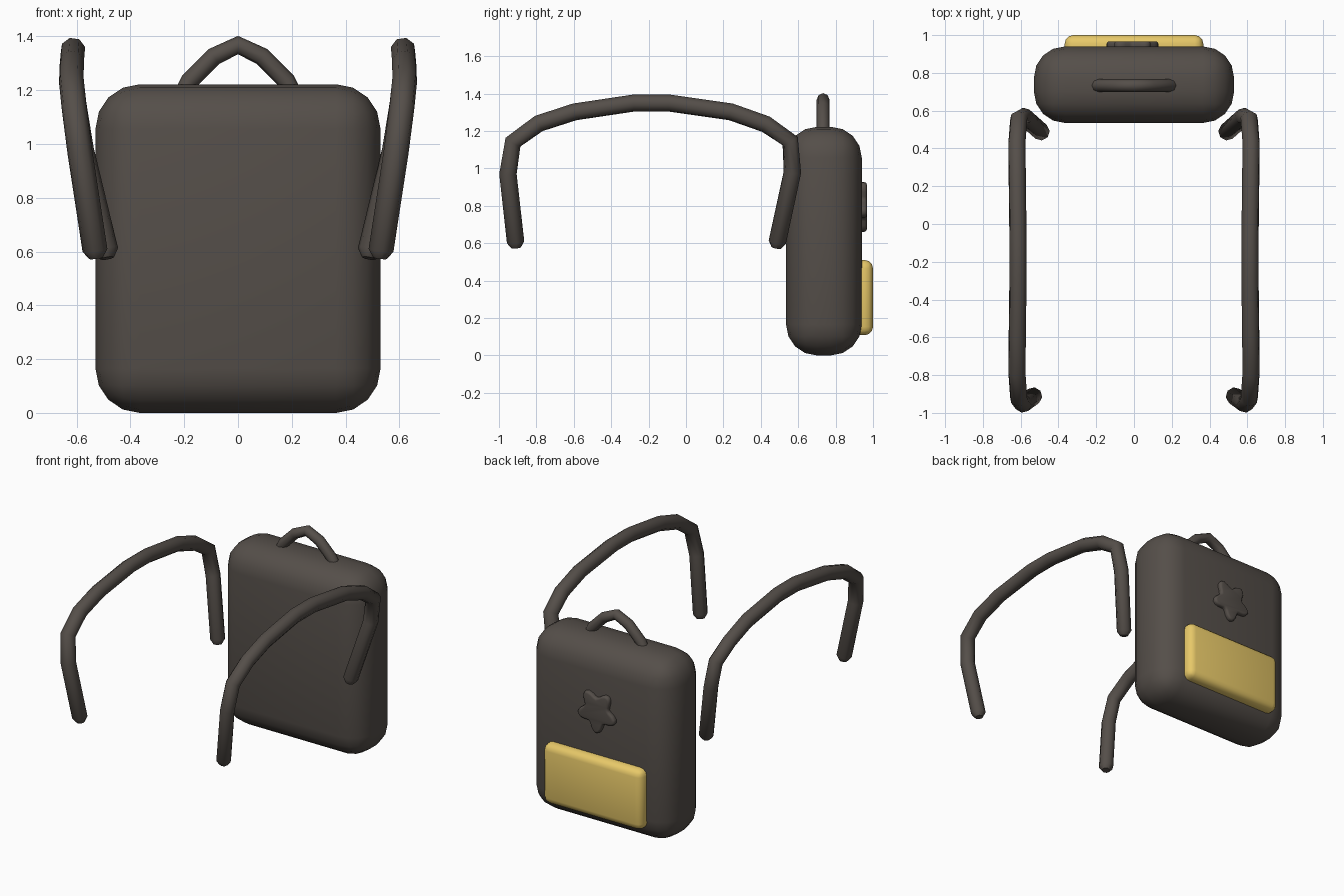
import bpy, bmesh, math

if "Cube" in bpy.data.objects:
    bpy.data.objects.remove(bpy.data.objects["Cube"])


def material(name, rgb):
    mat = bpy.data.materials.new(name)
    mat.diffuse_color = (*rgb, 1)
    mat.use_nodes = True
    mat.node_tree.nodes["Principled BSDF"].inputs["Base Color"].default_value = mat.diffuse_color
    return mat


DARK = material("dark_fabric", (0.09, 0.077, 0.067))
YELLOW = material("yellow_fabric", (0.8, 0.58, 0.14))


def finish(obj, mat):
    obj.data.materials.append(mat)
    bpy.ops.object.select_all(action='DESELECT')
    obj.select_set(True)
    bpy.context.view_layer.objects.active = obj


def bevel(obj, width, segments):
    mod = obj.modifiers.new("soft_edges", 'BEVEL')
    mod.width, mod.segments = width, segments
    mod.limit_method = 'ANGLE'


def soft_box(name, lo, hi, width, segments, mat):
    bpy.ops.mesh.primitive_cube_add(size=1, location=[(a + b) / 2 for a, b in zip(lo, hi)])
    obj = bpy.context.object
    obj.name = name
    obj.scale = [b - a for a, b in zip(lo, hi)]
    bpy.ops.object.transform_apply(location=False, rotation=False, scale=True)
    bevel(obj, width, segments)
    finish(obj, mat)
    bpy.ops.object.shade_smooth()
    return obj


def tube(name, path, radius, mat):
    """Round tube; each path point is x, y, z and a relative radius."""
    curve = bpy.data.curves.new(name, 'CURVE')
    curve.dimensions = '3D'
    curve.bevel_depth = radius
    curve.bevel_resolution = 2
    curve.use_fill_caps = True
    spline = curve.splines.new('POLY')
    spline.points.add(len(path) - 1)
    for p, (x, y, z, r) in zip(spline.points, path):
        p.co = (x, y, z, 1)
        p.radius = r
    obj = bpy.data.objects.new(name, curve)
    bpy.context.collection.objects.link(obj)
    finish(obj, mat)
    bpy.ops.object.convert(target='MESH')
    bpy.ops.object.shade_smooth_by_angle(angle=math.radians(60))
    return bpy.context.object


# main bag and front pocket
soft_box("bag_body", (-0.53, 0.535, 0), (0.53, 0.94, 1.222), 0.165, 4, DARK)
soft_box("pocket", (-0.367, 0.86, 0.108), (0.367, 1.0, 0.51), 0.045, 3, YELLOW)

# carry handle on top
tube("top_handle", [(-0.22, 0.733, 1.15, 1), (-0.18, 0.733, 1.235, 1), (-0.09, 0.733, 1.325, 1),
                    (0, 0.733, 1.368, 1), (0.09, 0.733, 1.325, 1), (0.18, 0.733, 1.235, 1),
                    (0.22, 0.733, 1.15, 1)], 0.034, DARK)

# shoulder straps, one per side, with rounded ends
strap = [(0.528, -0.908, 0.575, 0.55), (0.532, -0.911, 0.605, 1), (0.588, -0.952, 0.97, 1),
         (0.61, -0.925, 1.14, 1), (0.62, -0.787, 1.24, 1), (0.618, -0.595, 1.302, 1),
         (0.614, -0.28, 1.349, 1), (0.614, -0.09, 1.349, 1), (0.618, 0.24, 1.302, 1),
         (0.62, 0.427, 1.236, 1), (0.61, 0.557, 1.146, 1), (0.583, 0.569, 0.98, 1),
         (0.492, 0.488, 0.605, 1), (0.487, 0.482, 0.575, 0.55)]
for side, s in (("left", -1), ("right", 1)):
    tube("shoulder_strap_" + side, [(s * x, y, z, r) for x, y, z, r in strap], 0.047, DARK)

# five-lobed flower patch above the pocket
bm = bmesh.new()
ring = []
for i in range(40):
    a = math.tau * i / 40
    r = 0.117 + 0.027 * math.cos(5 * a)
    ring.append(bm.verts.new((-0.008 + r * math.sin(a), 0.92, 0.805 - r * math.cos(a))))
face = bm.faces.new(ring)
ext = bmesh.ops.extrude_face_region(bm, geom=[face])
for v in ext["geom"]:
    if isinstance(v, bmesh.types.BMVert):
        v.co.y = 0.967
bmesh.ops.recalc_face_normals(bm, faces=bm.faces)
mesh = bpy.data.meshes.new("flower_patch")
bm.to_mesh(mesh)
bm.free()
patch = bpy.data.objects.new("flower_patch", mesh)
bpy.context.collection.objects.link(patch)
bevel(patch, 0.014, 3)
patch.modifiers[0].angle_limit = math.radians(60)
finish(patch, DARK)
bpy.ops.object.shade_smooth()
